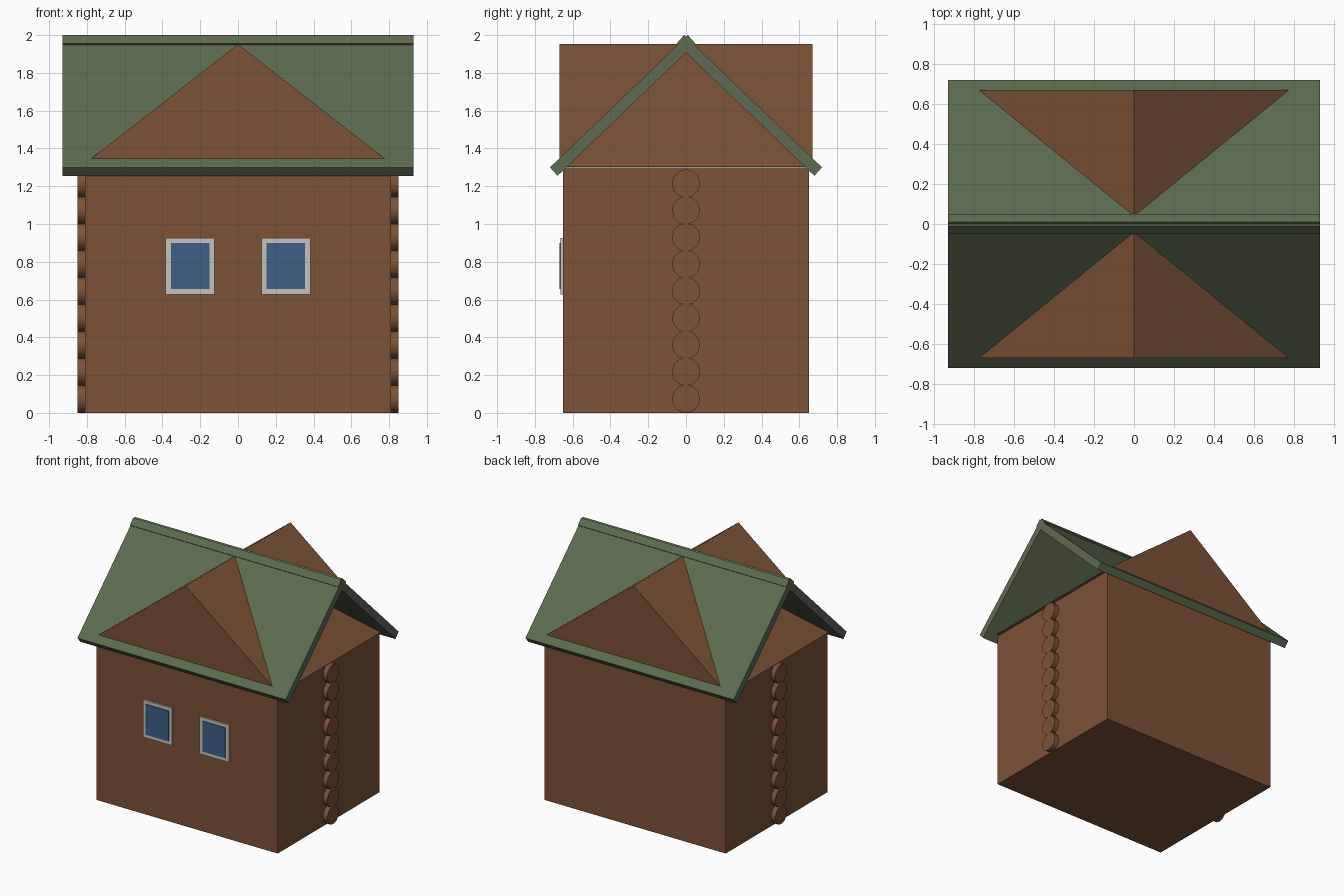
import bpy, bmesh, math

cube = bpy.data.objects.get("Cube")
if cube:
    bpy.data.objects.remove(cube, do_unlink=True)


def material(name, rgb):
    m = bpy.data.materials.new(name)
    m.use_nodes = True
    m.diffuse_color = (*rgb, 1)
    m.node_tree.nodes["Principled BSDF"].inputs["Base Color"].default_value = (*rgb, 1)
    return m


BROWN = material("brown_wood", (0.20, 0.085, 0.037))
GREEN = material("green_roof", (0.11, 0.15, 0.08))
WHITE = material("window_white", (0.56, 0.54, 0.48))
BLUE = material("window_blue", (0.047, 0.115, 0.25))


def add_object(name, bm, mat):
    bmesh.ops.recalc_face_normals(bm, faces=bm.faces)
    mesh = bpy.data.meshes.new(name)
    bm.to_mesh(mesh)
    bm.free()
    mesh.materials.append(mat)
    obj = bpy.data.objects.new(name, mesh)
    bpy.context.collection.objects.link(obj)
    return obj


def box(name, x, y, z, mat):
    """Box from (min, max) pairs."""
    bm = bmesh.new()
    bmesh.ops.create_cube(bm, size=1)
    for v in bm.verts:
        v.co = [(a + b) / 2 + c * (b - a) for c, (a, b) in zip(v.co, (x, y, z))]
    return add_object(name, bm, mat)


def prism(name, points, axis, half, mat):
    """Profile extruded symmetrically along x or y."""
    bm = bmesh.new()
    place = (lambda p, d: (d, p[0], p[1])) if axis == "x" else (lambda p, d: (p[0], d, p[1]))
    face = bm.faces.new([bm.verts.new(place(p, -half)) for p in points])
    ext = bmesh.ops.extrude_face_region(bm, geom=[face])
    for v in ext["geom"]:
        if isinstance(v, bmesh.types.BMVert):
            v.co["xy".index(axis)] = half
    return add_object(name, bm, mat)


# House body and the cross gable that runs through the roof
box("house_walls", (-0.81, 0.81), (-0.65, 0.65), (0, 1.30), BROWN)
prism("cross_gable", [(-0.834, 1.302), (0.834, 1.302), (0, 1.952)], "y", 0.67, BROWN)

# Two roof slabs that cross at the ridge
slab = [(-0.72, 1.30), (0.01, 2.0), (0.05, 1.955), (-0.68, 1.255)]
prism("roof_front", slab, "x", 0.93, GREEN)
prism("roof_back", [(-y, z) for y, z in slab], "x", 0.93, GREEN)

# Stack of logs running through the house, ends showing on both sides
for i in range(9):
    ring = [(0.075 * math.cos(a), 0.075 + 0.1425 * i + 0.075 * math.sin(a))
            for a in (math.tau * k / 12 for k in range(12))]
    log = prism(f"log_{i + 1}", ring, "x", 0.85, BROWN)
    bpy.ops.object.select_all(action="DESELECT")
    log.select_set(True)
    bpy.context.view_layer.objects.active = log
    bpy.ops.object.shade_smooth_by_angle(angle=math.radians(40))

# Front windows
for side, cx in (("left", 0.254), ("right", -0.254)):
    box(f"window_frame_{side}", (cx - 0.13, cx + 0.13), (-0.665, -0.64), (0.627, 0.927), WHITE)
    box(f"window_glass_{side}", (cx - 0.102, cx + 0.102), (-0.671, -0.664), (0.655, 0.90), BLUE)
